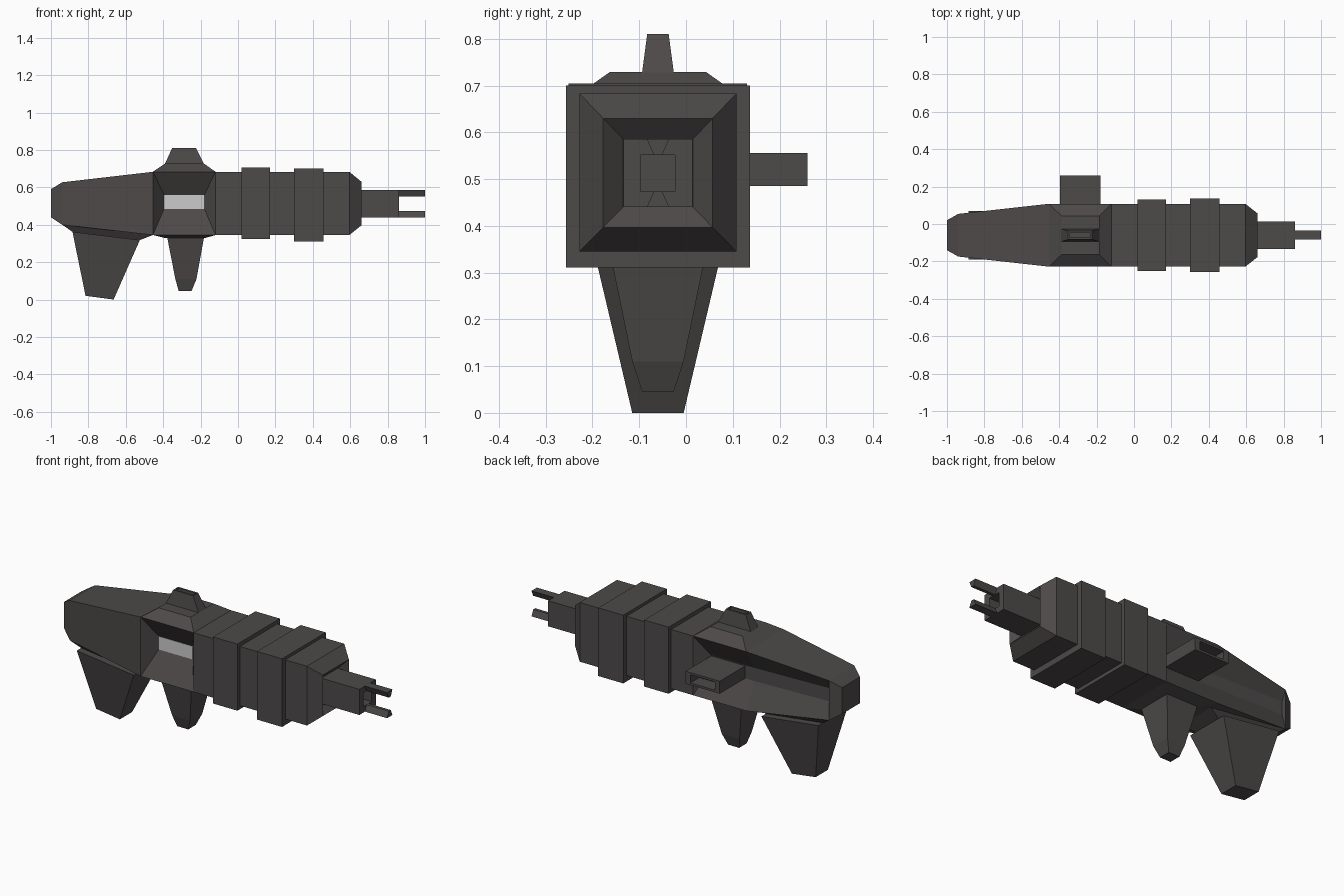
import bpy, bmesh

if "Cube" in bpy.data.objects:
    bpy.data.objects.remove(bpy.data.objects["Cube"])

YC = -0.06  # centre plane of the body


def material(name, r, g, b):
    m = bpy.data.materials.new(name)
    m.diffuse_color = (r, g, b, 1)
    m.use_nodes = True
    m.node_tree.nodes["Principled BSDF"].inputs["Base Color"].default_value = m.diffuse_color
    return m


DARK = material("dark_metal", 0.075, 0.067, 0.067)
LIGHT = material("pale_panel", 0.6, 0.6, 0.6)


def loft(name, rings, mat=DARK):
    """Skin a row of equal-length rings and cap both ends."""
    bm = bmesh.new()
    rows = [[bm.verts.new(p) for p in ring] for ring in rings]
    n = len(rows[0])
    for a, b in zip(rows, rows[1:]):
        for i in range(n):
            j = (i + 1) % n
            bm.faces.new((a[i], a[j], b[j], b[i]))
    bm.faces.new(rows[0][::-1])
    bm.faces.new(rows[-1])
    bmesh.ops.remove_doubles(bm, verts=bm.verts, dist=0.0005)
    bmesh.ops.recalc_face_normals(bm, faces=bm.faces)
    me = bpy.data.meshes.new(name)
    bm.to_mesh(me)
    bm.free()
    me.materials.append(mat)
    ob = bpy.data.objects.new(name, me)
    bpy.context.collection.objects.link(ob)
    return ob


def ring_x(x, z0, z1, h):
    return [(x, YC - h, z0), (x, YC + h, z0), (x, YC + h, z1), (x, YC - h, z1)]


def ring_y(y, x0, x1, z0, z1):
    return [(x0, y, z0), (x1, y, z0), (x1, y, z1), (x0, y, z1)]


def ring_z(x0, x1, z, h, z1=None):
    """Ring facing up or down; z1 lets the +x edge sit at another height."""
    z1 = z if z1 is None else z1
    return [(x0, YC - h, z), (x1, YC - h, z1), (x1, YC + h, z1), (x0, YC + h, z)]


def body_ring(x, z0, z1, h, front=None, back=None):
    """Box section whose sides can hold a groove: (depth, low, high)."""
    fd, fl, fh = front or (0, z0, z1)
    bd, bl, bh = back or (0, z0, z1)
    f, b = YC - h, YC + h
    return [(x, f, z0), (x, f + fd, fl), (x, f + fd, fh), (x, f, z1),
            (x, b, z1), (x, b - bd, bh), (x, b - bd, bl), (x, b, z0)]


# Main body: stock, receiver with sunken sides, barrel and muzzle funnel
Z0, Z1, H = 0.345, 0.683, 0.168
sunk = (0.078, 0.485, 0.56)
loft("main_body", [
    body_ring(-1.0, 0.44, 0.59, 0.08),
    body_ring(-0.94, 0.40, 0.627, 0.114),
    body_ring(-0.94, 0.40, 0.627, 0.114, back=(0.026, 0.495, 0.57)),
    body_ring(-0.455, Z0, Z1, H, back=sunk),
    body_ring(-0.395, Z0, Z1, H, sunk, sunk),
    body_ring(-0.18, Z0, Z1, H, sunk, sunk),
    body_ring(-0.12, Z0, Z1, H),
    body_ring(0.595, Z0, Z1, H),
    body_ring(0.66, 0.397, 0.63, 0.117),
    body_ring(0.62, 0.44, 0.586, 0.075)])

# Barrel bands
loft("rear_band", [ring_x(x, 0.325, 0.705, 0.191) for x in (0.018, 0.172)])
loft("front_band", [ring_x(x, 0.311, 0.70, 0.197) for x in (0.30, 0.458)])

# Muzzle block with square bore
loft("muzzle_block", [
    ring_x(0.60, 0.44, 0.586, 0.074), ring_x(0.86, 0.44, 0.586, 0.074),
    ring_x(0.86, 0.474, 0.552, 0.037), ring_x(0.78, 0.474, 0.552, 0.037)])

# Muzzle prongs, narrower on the inside
for side, outer, inner in (("upper", 0.586, 0.552), ("lower", 0.44, 0.474)):
    loft(side + "_prong", [
        [(x, YC - 0.024, outer), (x, YC + 0.024, outer),
         (x, YC + 0.009, inner), (x, YC - 0.009, inner)] for x in (0.85, 1.0)])

# Pale panel in the front recess
loft("side_panel", [ring_y(y, -0.395, -0.18, 0.485, 0.56) for y in (-0.152, -0.13)], LIGHT)

# Side port on the back with a hollow end
loft("side_port", [
    ring_y(0.02, -0.395, -0.18, 0.485, 0.556), ring_y(0.26, -0.395, -0.18, 0.485, 0.556),
    ring_y(0.26, -0.365, -0.21, 0.497, 0.544), ring_y(0.18, -0.365, -0.21, 0.497, 0.544)])

# Raised cover and slotted sight
loft("top_cover", [ring_z(-0.455, -0.12, 0.683, H), ring_z(-0.387, -0.185, 0.729, 0.103)])
loft("sight", [
    ring_z(-0.39, -0.183, 0.727, 0.034), ring_z(-0.352, -0.225, 0.81, 0.023),
    ring_z(-0.345, -0.232, 0.81, 0.012), ring_z(-0.345, -0.232, 0.775, 0.012)])

# Lower covers under receiver and stock
loft("bottom_cover", [ring_z(-0.455, -0.12, 0.345, H), ring_z(-0.385, -0.18, 0.328, 0.103)])
loft("stock_cover", [ring_z(-0.94, -0.455, 0.40, 0.114, 0.345),
                     ring_z(-0.885, -0.525, 0.362, 0.09, 0.318)])

# Two tapered grips
loft("front_grip", [
    ring_z(-0.378, -0.182, 0.33, 0.10), ring_z(-0.335, -0.222, 0.11, 0.055),
    ring_z(-0.317, -0.248, 0.046, 0.034)])
loft("rear_grip", [
    ring_z(-0.885, -0.525, 0.362, 0.13, 0.318), ring_z(-0.815, -0.665, 0.02, 0.055, 0.0)])
